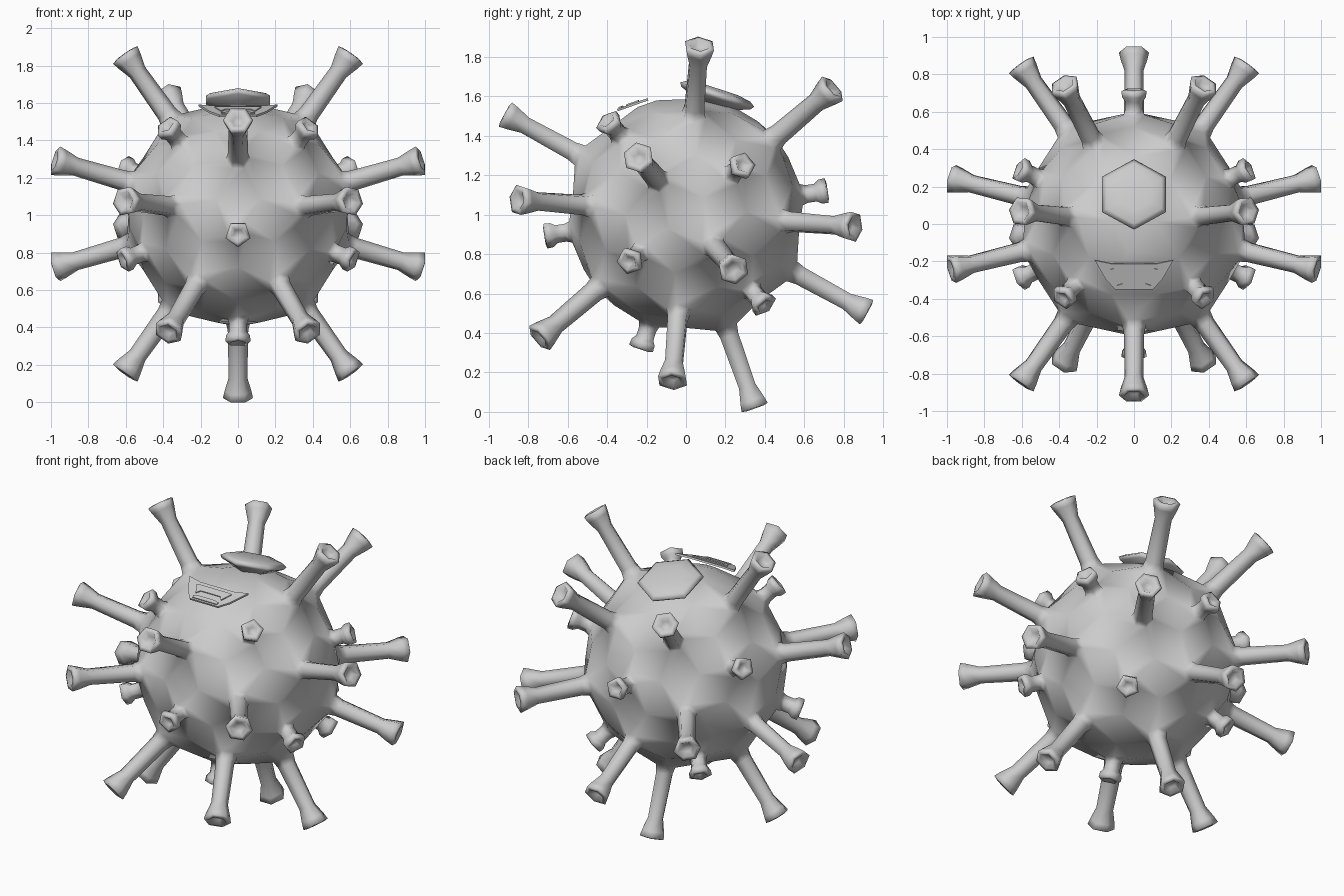
import bpy, bmesh, math
from mathutils import Vector, Matrix

if "Cube" in bpy.data.objects:
    bpy.data.objects.remove(bpy.data.objects["Cube"])

C = Vector((0, 0, 1.007))          # body centre
RV = 0.592                         # radius of the football-pattern corners
PHI = (1 + 5 ** 0.5) / 2
ROT = Matrix.Rotation(math.radians(130.4), 3, 'X')

# (distance from centre, radius) profiles of the spikes
LONG = [(0.612, 0.066), (0.66, 0.055), (0.93, 0.05), (1.005, 0.072),
        (1.044, 0.081), (1.05, 0.055), (1.02, 0.03)]
SHORT = [(0.592, 0.06), (0.62, 0.05), (0.665, 0.05), (0.69, 0.068),
         (0.722, 0.07), (0.728, 0.045), (0.705, 0.025)]


def make_object(name, bm, smooth=True):
    bmesh.ops.remove_doubles(bm, verts=bm.verts, dist=1e-4)
    bmesh.ops.recalc_face_normals(bm, faces=bm.faces)
    me = bpy.data.meshes.new(name)
    bm.to_mesh(me)
    bm.free()
    for p in me.polygons:
        p.use_smooth = smooth
    ob = bpy.data.objects.new(name, me)
    bpy.context.collection.objects.link(ob)
    return ob


def direction(deg):
    """Unit vector in the side plane, measured upwards from the front."""
    a = math.radians(deg)
    return Vector((0, -math.cos(a), math.sin(a)))


def rings_to_faces(bm, rings):
    """Bridge successive rings of points and close the last one."""
    vs = [[bm.verts.new(p) for p in r] for r in rings]
    n = len(vs[0])
    for a, b in zip(vs, vs[1:]):
        for i in range(n):
            j = (i + 1) % n
            bm.faces.new((a[i], a[j], b[j], b[i]))
    bm.faces.new(vs[-1])
    return vs


# Football pattern: 12 pentagon axes, 20 hexagon axes, 60 corners
ico = []
for s in (-1, 1):
    for t in (-PHI, PHI):
        ico += [Vector((0, s, t)), Vector((s, t, 0)), Vector((t, 0, s))]
ico = [(ROT @ v).normalized() for v in ico]
near = lambda a, b: 0.3 < a.dot(b) < 0.9
corners = [((2 * a + b) / 3).normalized() * RV for a in ico for b in ico if near(a, b)]
hexes = [(ico[i] + ico[j] + ico[k]).normalized()
         for i in range(12) for j in range(i) for k in range(j)
         if near(ico[i], ico[j]) and near(ico[j], ico[k]) and near(ico[i], ico[k])]

# Body with a spike drawn out of every face, except behind the mouth and cap
mouth_dir, cap_dir = direction(70.5), direction(108)
bm = bmesh.new()
for axes, n, profile in ((ico, 5, SHORT), (hexes, 6, LONG)):
    for ax in axes:
        ring = sorted(corners, key=lambda v: -v.dot(ax))[:n]
        u = ax.orthogonal().normalized()
        w = ax.cross(u)
        ring.sort(key=lambda v: math.atan2(v.dot(w), v.dot(u)))
        dirs = [(v - ax * v.dot(ax)).normalized() for v in ring]
        prof = profile
        if ax.dot(mouth_dir) > 0.99 or ax.dot(cap_dir) > 0.99:
            prof = [(0.59, 0.06)]
        rings = [[C + v for v in ring]]
        rings += [[C + ax * h + d * r for d in dirs] for h, r in prof]
        rings_to_faces(bm, rings)
make_object("spiked_body", bm)

# Six-sided cap on top
bm = bmesh.new()
ex, ey = Vector((1, 0, 0)), cap_dir.cross(Vector((1, 0, 0)))
centre = Vector((0, 0.155, 1.6))
rings = []
for h, r in ((-0.06, 0.09), (-0.03, 0.13), (-0.008, 0.185), (0.01, 0.198),
             (0.028, 0.17), (0.04, 0.1)):
    rings.append([centre + cap_dir * h + r *
                  (ex * math.sin(k * math.pi / 3) + ey * math.cos(k * math.pi / 3))
                  for k in range(6)])
vs = rings_to_faces(bm, rings)
bm.faces.new(vs[0][::-1])
make_object("hex_cap", bm)

# Mouth plate and teeth, lying on the upper front face
my = mouth_dir.cross(Vector((1, 0, 0)))
mbase = C + Vector((0, -0.27, 0.558))


def plate(name, half, h0, h1):
    """Thin plate from a half outline mirrored in x."""
    bm = bmesh.new()
    outline = half + [(-x, y) for x, y in reversed(half)]
    place = lambda h: [mbase + ex * x + my * y + mouth_dir * h for x, y in outline]
    vs = rings_to_faces(bm, [place(h0), place(h1)])
    bm.faces.new(vs[0][::-1])
    make_object(name, bm, False)


plate("mouth", [(0.1, -0.085), (0.15, -0.03), (0.21, 0.08), (0.12, 0.06)], -0.012, 0.0)
plate("upper_teeth", [(0.07, -0.01), (0.09, -0.035), (0.125, 0.03), (0.11, 0.035)], 0.0, 0.006)
plate("lower_teeth", [(0.085, -0.075), (0.09, -0.06), (0.06, -0.05)], 0.0, 0.006)
